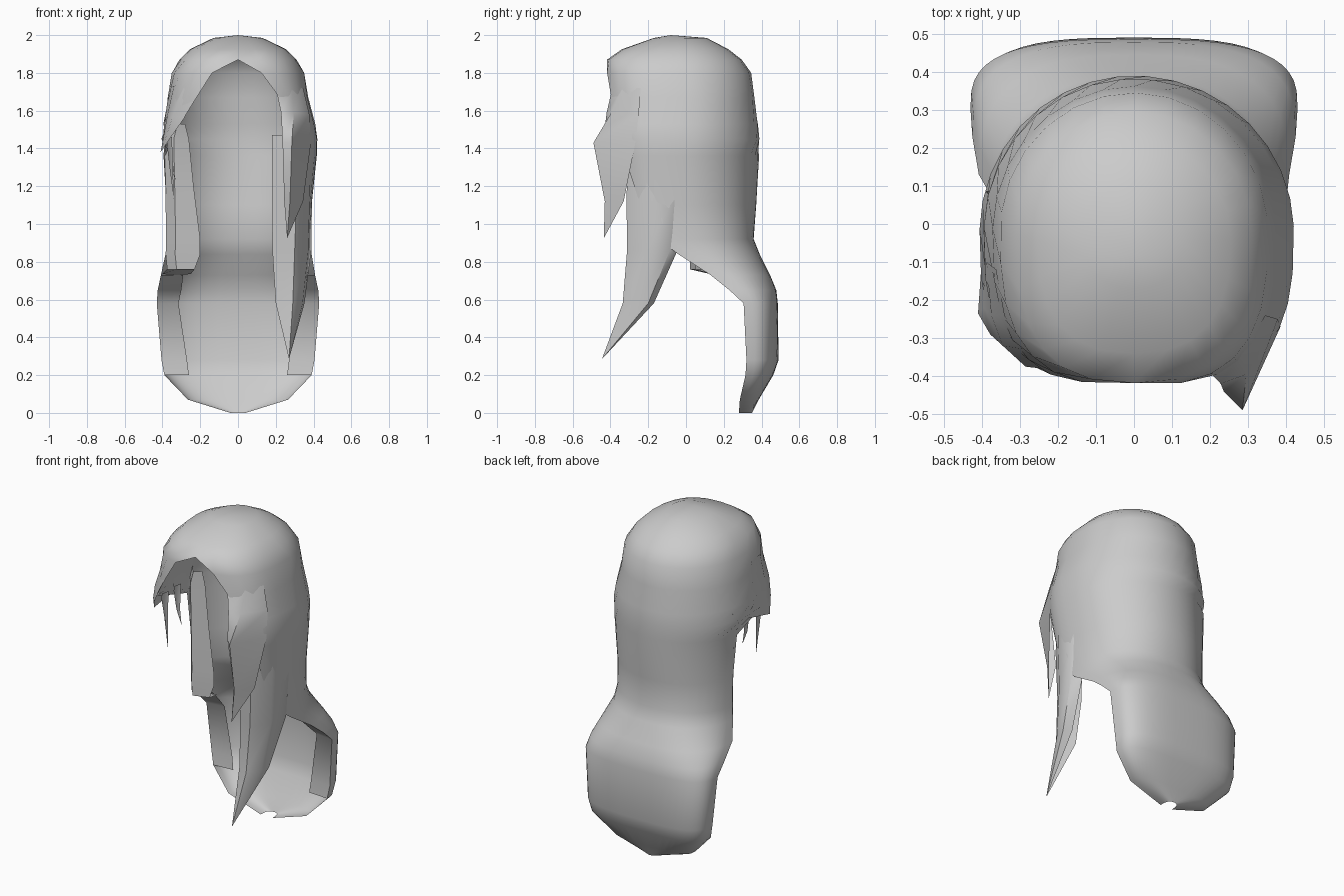
import bpy, bmesh, math

hair = bpy.data.materials.new("hair grey")
hair.diffuse_color = (0.6, 0.6, 0.6, 1)


def sheet(name, rows, angle=60):
    """Loft a surface through rows of points; rows of one point become tips."""
    bm = bmesh.new()
    grid = [[bm.verts.new(p) for p in row] for row in rows]
    for a, b in zip(grid, grid[1:]):
        for j in range(max(len(a), len(b)) - 1):
            if len(b) == 1:
                bm.faces.new((a[j], a[j + 1], b[0]))
            elif len(a) == 1:
                bm.faces.new((a[0], b[j + 1], b[j]))
            else:
                bm.faces.new((a[j], a[j + 1], b[j + 1], b[j]))
    bmesh.ops.remove_doubles(bm, verts=bm.verts, dist=0.00005)
    mesh = bpy.data.meshes.new(name)
    bm.to_mesh(mesh)
    bm.free()
    ob = bpy.data.objects.new(name, mesh)
    bpy.context.collection.objects.link(ob)
    mesh.materials.append(hair)
    bpy.ops.object.select_all(action='DESELECT')
    ob.select_set(True)
    bpy.context.view_layer.objects.active = ob
    bpy.ops.object.shade_smooth_by_angle(angle=math.radians(angle))
    return ob


def arc(z, rx, yc, yf, yb, left, right, eb=1.0, ef=0.7, n=24):
    """Rounded horizontal section, from the left front edge round the back to the right."""
    pts = []
    for j in range(n + 1):
        a = math.radians(-left + (left + right) * j / n)
        s, c = math.sin(a), math.cos(a)
        e = eb if c > 0 else ef
        x = rx * math.copysign(abs(s) ** e, s)
        if x > 0 and 1.2 < z < 1.6:      # fuller right side
            x *= 1.035
        y = yc + (yb - yc if c > 0 else yf - yc) * abs(c) ** e
        pts.append((x, y, z))
    return pts


# Crown, back and curled tail as one continuous sheet with an open face
sections = [
    (1.985, 0.13, -0.05, -0.17, 0.11, 180, 180, 1.0, 0.9),
    (1.925, 0.255, -0.04, -0.34, 0.225, 180, 180, 1.0, 0.8),
    (1.87, 0.31, -0.03, -0.418, 0.295, 180, 180, 1.0, 0.75),
    (1.80, 0.352, -0.02, -0.425, 0.345, 165, 167),
    (1.67, 0.372, -0.02, -0.43, 0.362, 152, 152),
    (1.53, 0.395, -0.02, -0.44, 0.382, 136, 150),
    (1.45, 0.406, -0.02, -0.44, 0.39, 110, 140),
    (1.36, 0.403, -0.02, -0.42, 0.387, 78, 133),
    (1.10, 0.39, -0.02, -0.38, 0.372, 76, 120, 0.95),
    (0.92, 0.387, -0.02, -0.35, 0.358, 76, 105, 0.9),
    (0.84, 0.39, -0.01, -0.33, 0.39, 79, 92, 0.85),
    (0.73, 0.408, 0.13, 0.0, 0.445, 90, 90, 0.75),
    (0.65, 0.425, 0.23, 0.1, 0.478, 90, 90, 0.7),
    (0.58, 0.43, 0.305, 0.2, 0.486, 90, 90, 0.68),
    (0.28, 0.405, 0.32, 0.2, 0.49, 90, 90, 0.66),
    (0.20, 0.39, 0.315, 0.2, 0.462, 90, 90, 0.65),
    (0.07, 0.265, 0.285, 0.2, 0.385, 90, 90, 0.65),
    (0.00, 0.04, 0.28, 0.2, 0.35, 90, 90, 0.7),
]
sheet("main_hair", [[(0, -0.08, 2.0)]] + [arc(*s) for s in sections])

# Folded-in edges of the tail, mirrored
for side, s in (("right", 1), ("left", -1)):
    rows = []
    for z, xo, yo, xi, yi in ((0.73, 0.408, 0.13, 0.29, 0.17),
                              (0.65, 0.425, 0.23, 0.30, 0.25),
                              (0.58, 0.43, 0.305, 0.315, 0.32),
                              (0.28, 0.405, 0.32, 0.27, 0.33),
                              (0.20, 0.39, 0.315, 0.26, 0.325)):
        rows.append([(s * xo, yo, z), (s * xi, yi, z)][::s])
    sheet(side + "_tail_fold", rows)

# Left side rolls inward in front of the ear, closed underneath
roll = []
for z, xo, xi in ((1.53, 0.37, 0.28), (1.45, 0.39, 0.26), (1.2, 0.385, 0.235),
                  (0.92, 0.38, 0.20), (0.84, 0.383, 0.20), (0.76, 0.375, 0.23)):
    xm = xo - 0.05
    roll.append([(-xi, 0.05, z), (-xm, 0.02, z), (-xo, 0.085, z)])
roll.append([(-0.25, 0.15, 0.735), (-0.32, 0.15, 0.73), (-0.40, 0.14, 0.735)])
sheet("left_side_roll", roll)

# Long lock on the right side, running down to a point
long_rows = []
for z, rear, back, mid, front, inner in (
        (1.47, (0.36, -0.01), (0.395, -0.05), (0.385, -0.2), (0.30, -0.30), (0.18, -0.22)),
        (1.15, (0.35, -0.01), (0.392, -0.06), (0.38, -0.21), (0.31, -0.315), (0.18, -0.24)),
        (0.86, (0.34, -0.045), (0.388, -0.085), (0.372, -0.21), (0.30, -0.312), (0.182, -0.24)),
        (0.58, (0.31, -0.17), (0.352, -0.20), (0.342, -0.265), (0.29, -0.335), (0.20, -0.27))):
    long_rows.append([(x, y, z) for x, y in (rear, back, mid, front, inner)])
sheet("long_right_lock", long_rows + [[(0.27, -0.445, 0.285)]])

# Shorter lock framing the face on the right
sheet("short_right_lock", [
    [(0.345, -0.24, 1.72), (0.285, -0.335, 1.72), (0.20, -0.39, 1.72)],
    [(0.378, -0.25, 1.58), (0.295, -0.395, 1.59), (0.228, -0.42, 1.59)],
    [(0.385, -0.27, 1.42), (0.285, -0.49, 1.43), (0.236, -0.44, 1.43)],
    [(0.345, -0.33, 1.12), (0.275, -0.43, 1.12), (0.245, -0.39, 1.12)],
    [(0.26, -0.435, 0.925)]])

# Swept fringe tip on the left
sheet("left_fringe_tip", [
    [(-0.20, -0.385, 1.73), (-0.285, -0.33, 1.73), (-0.34, -0.24, 1.73), (-0.362, -0.12, 1.73)],
    [(-0.285, -0.375, 1.56), (-0.345, -0.32, 1.57), (-0.375, -0.24, 1.57), (-0.388, -0.10, 1.55)],
    [(-0.355, -0.31, 1.46), (-0.378, -0.29, 1.47), (-0.395, -0.22, 1.46), (-0.397, -0.05, 1.42)],
    [(-0.41, -0.235, 1.38)]])

# Thin strands hanging below the fringe tip
for k, (y, tip, x) in enumerate(((-0.20, 1.13, -0.34), (-0.08, 1.23, -0.33))):
    sheet("left_strand_%d" % (k + 1), [
        [(-0.35, y - 0.05, 1.46), (-0.38, y, 1.46), (-0.37, y + 0.05, 1.46)],
        [(-0.345, y - 0.02, 1.32), (-0.365, y, 1.32), (-0.355, y + 0.02, 1.32)],
        [(x, y, tip)]])
